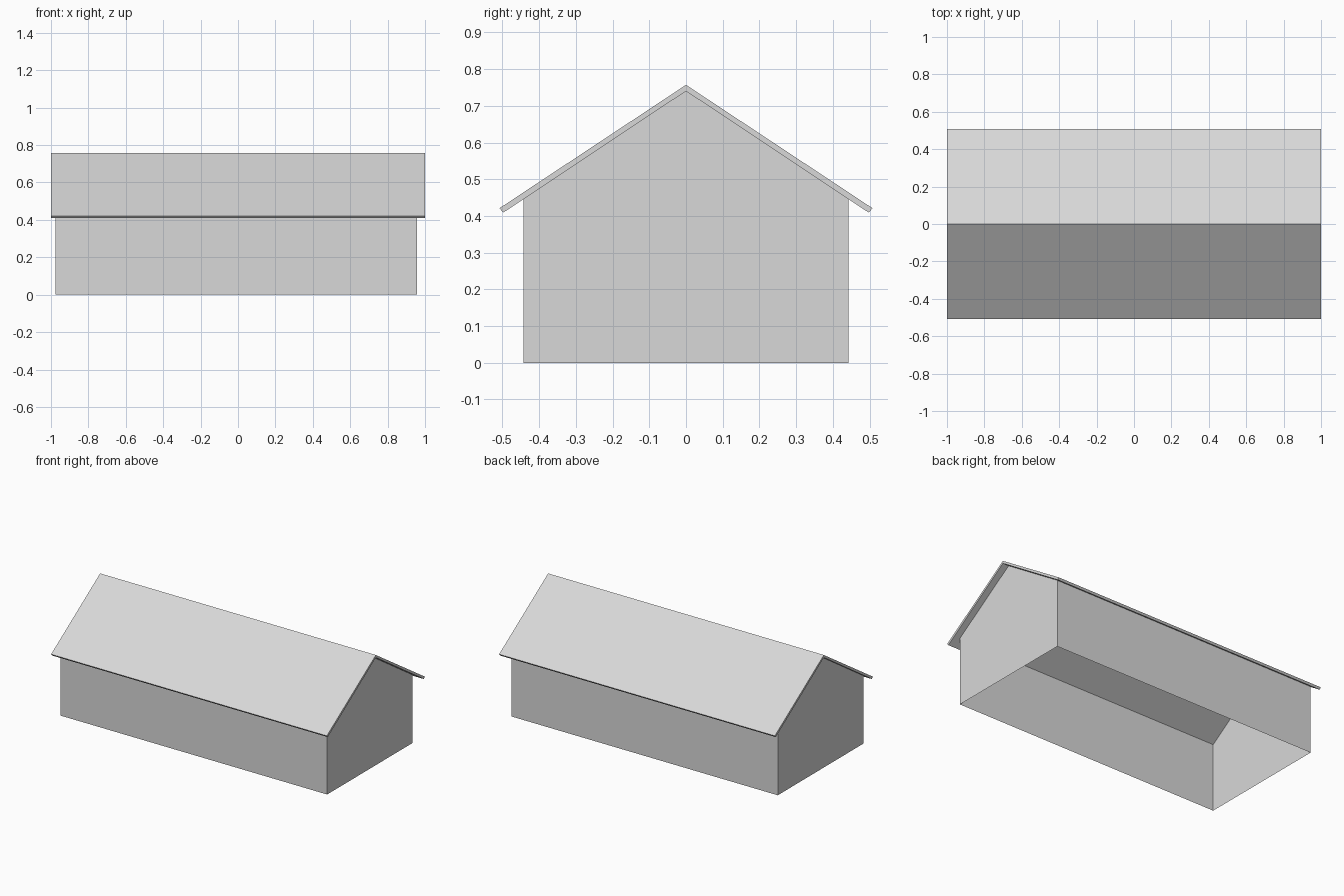
import bpy
import bmesh

cube = bpy.data.objects.get("Cube")
if cube:
    bpy.data.objects.remove(cube, do_unlink=True)

# One plain grey for the whole building
grey = bpy.data.materials.new("light_grey")
grey.use_nodes = True
colour = (0.69, 0.69, 0.69, 1.0)
grey.diffuse_color = colour
grey.node_tree.nodes["Principled BSDF"].inputs["Base Color"].default_value = colour


def extrude_profile(name, profile, x0, x1, open_sides=()):
    """Sweep a (y, z) outline along x, leaving the listed sides open."""
    bm = bmesh.new()
    start = [bm.verts.new((x0, y, z)) for y, z in profile]
    end = [bm.verts.new((x1, y, z)) for y, z in profile]
    bm.faces.new(start)
    bm.faces.new(end)
    count = len(profile)
    for i in range(count):
        if i not in open_sides:
            j = (i + 1) % count
            bm.faces.new((start[i], start[j], end[j], end[i]))
    bmesh.ops.recalc_face_normals(bm, faces=bm.faces)
    mesh = bpy.data.meshes.new(name)
    bm.to_mesh(mesh)
    bm.free()
    mesh.materials.append(grey)
    obj = bpy.data.objects.new(name, mesh)
    bpy.context.collection.objects.link(obj)
    return obj


# Thin walls with gable ends, open at the floor and under the roof
wall_y, eave_z, apex_z = 0.443, 0.447, 0.74
extrude_profile(
    "walls",
    [(-wall_y, 0), (wall_y, 0), (wall_y, eave_z), (0, apex_z), (-wall_y, eave_z)],
    -0.976, 0.957, open_sides=(0, 2, 3))

# Pitched roof sheet with square-cut eaves
outer = [(0.508, 0.421), (0.498, 0.409)]
extrude_profile(
    "roof",
    [(0, 0.757)] + outer + [(0, apex_z)] + [(-y, z) for y, z in reversed(outer)],
    -1, 1)
